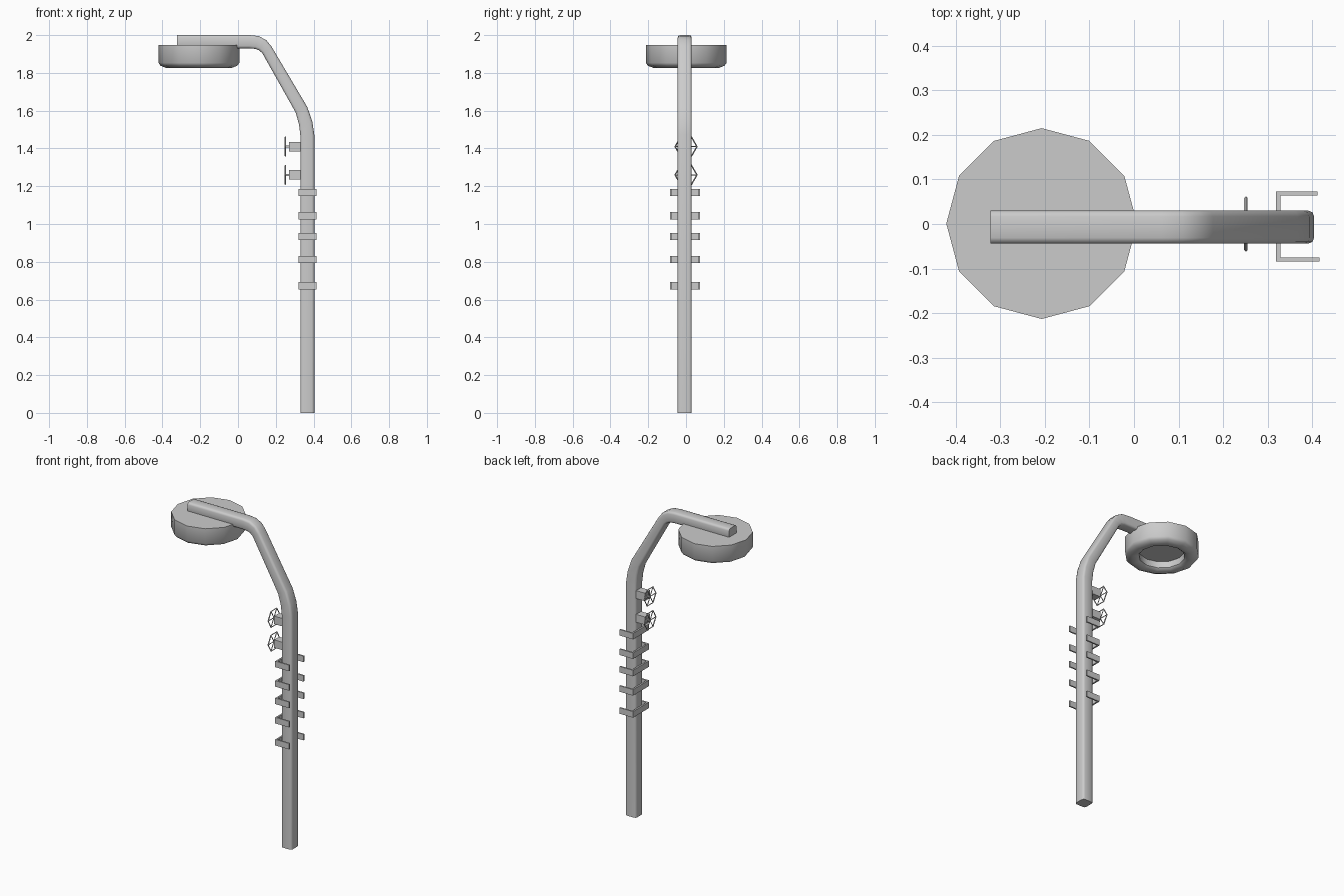
import bpy, bmesh
from math import sin, cos, pi, radians
from mathutils import Vector

if "Cube" in bpy.data.objects:
    bpy.data.objects.remove(bpy.data.objects["Cube"])


def finish(name, bm, smooth=None):
    bmesh.ops.recalc_face_normals(bm, faces=bm.faces)
    me = bpy.data.meshes.new(name)
    bm.to_mesh(me)
    bm.free()
    ob = bpy.data.objects.new(name, me)
    bpy.context.collection.objects.link(ob)
    if smooth:
        bpy.ops.object.select_all(action='DESELECT')
        bpy.context.view_layer.objects.active = ob
        ob.select_set(True)
        bpy.ops.object.shade_smooth_by_angle(angle=radians(smooth))
    return ob


def loft(bm, rings, closed=False):
    vs = [[bm.verts.new(p) for p in r] for r in rings]
    n = len(vs[0])
    for i in range(len(vs) if closed else len(vs) - 1):
        a, b = vs[i], vs[(i + 1) % len(vs)]
        for j in range(n):
            k = (j + 1) % n
            bm.faces.new((a[j], a[k], b[k], b[j]))
    if not closed:
        bm.faces.new(vs[0])
        bm.faces.new(vs[-1])


def add_box(bm, lo, hi):
    vs = bmesh.ops.create_cube(bm, size=1)['verts']
    for v in vs:
        v.co = [(a + b) / 2 + c * (b - a) for a, b, c in zip(lo, hi, v.co)]


# Bent pole: rounded square swept along a path (x, z, half thickness in bend plane)
PY = -0.007
path = [(0.367, 0, .037), (0.367, 1.47, .037), (0.358, 1.535, .036), (0.336, 1.605, .034),
        (0.153, 1.922, .030), (0.13, 1.947, .033), (0.10, 1.961, .035),
        (0.06, 1.965, .035), (-0.322, 1.965, .035)]
pts = [Vector((x, 0, z)) for x, z, h in path]
rings = []
for i, (p, (_, _, h)) in enumerate(zip(pts, path)):
    d1 = (pts[min(i + 1, len(pts) - 1)] - pts[min(i, len(pts) - 2)]).normalized()
    d0 = (pts[max(i, 1)] - pts[max(i - 1, 0)]).normalized()
    t = (d0 + d1).normalized()
    side = Vector((t.z, 0, -t.x))
    ring = []
    for sx, sy, a0 in ((1, 1, 0), (-1, 1, 90), (-1, -1, 180), (1, -1, 270)):
        for k in range(3):
            a = radians(a0 + 45 * k)
            u = sx * (h - .013) + .013 * cos(a)
            v = sy * (.037 - .013) + .013 * sin(a)
            ring.append(p + side * u + Vector((0, PY + v, 0)))
    rings.append(ring)
bm = bmesh.new()
loft(bm, rings)
finish("bent_pole", bm, 50)

# Twelve-sided lamp head with a recessed underside
profile = [(.214, 1.948), (.214, 1.853), (.203, 1.838), (.175, 1.827),
           (.145, 1.829), (.132, 1.84), (.132, 1.88)]
bm = bmesh.new()
loft(bm, [[(-.207 + r * cos(j * pi / 6), .001 + r * sin(j * pi / 6), z) for j in range(12)]
          for r, z in profile])
finish("lamp_head", bm, 40)

# U-shaped brackets around the pole
for n, z in enumerate((1.167, 1.044, .934, .812, .673)):
    bm = bmesh.new()
    outline = [(.416, -.084), (.319, -.084), (.319, .073), (.412, .073),
               (.412, .064), (.329, .064), (.329, -.075), (.416, -.075)]
    f = bm.faces.new([bm.verts.new((x, y, z - .019)) for x, y in outline])
    ext = bmesh.ops.extrude_face_region(bm, geom=[f])['geom']
    for v in ext:
        if isinstance(v, bmesh.types.BMVert):
            v.co.z += .038
    finish(f"bracket_{n + 1}", bm)

# Valves: block, stem and six-sided handwheel with spokes
for n, z in enumerate((1.41, 1.26)):
    c = Vector((.251, 0, z))
    bm = bmesh.new()
    add_box(bm, (.27, -.025, z - .025), (.335, .025, z + .025))
    add_box(bm, (.249, -.005, z - .005), (.272, .005, z + .005))
    finish(f"valve_body_{n + 1}", bm)

    bm = bmesh.new()
    corners = [Vector((0, cos(k * pi / 3), sin(k * pi / 3))) for k in range(6)]
    loft(bm, [[c + d * (.058 + .004 * cos(m * pi / 2)) + Vector((.004 * sin(m * pi / 2), 0, 0))
               for m in range(4)] for d in corners], closed=True)
    for d in corners:
        w = Vector((0, -d.z, d.y)) * .003
        x = Vector((.003, 0, 0))
        loft(bm, [[c + d * r + o for o in (w, x, -w, -x)] for r in (0, .058)])
    finish(f"handwheel_{n + 1}", bm)
